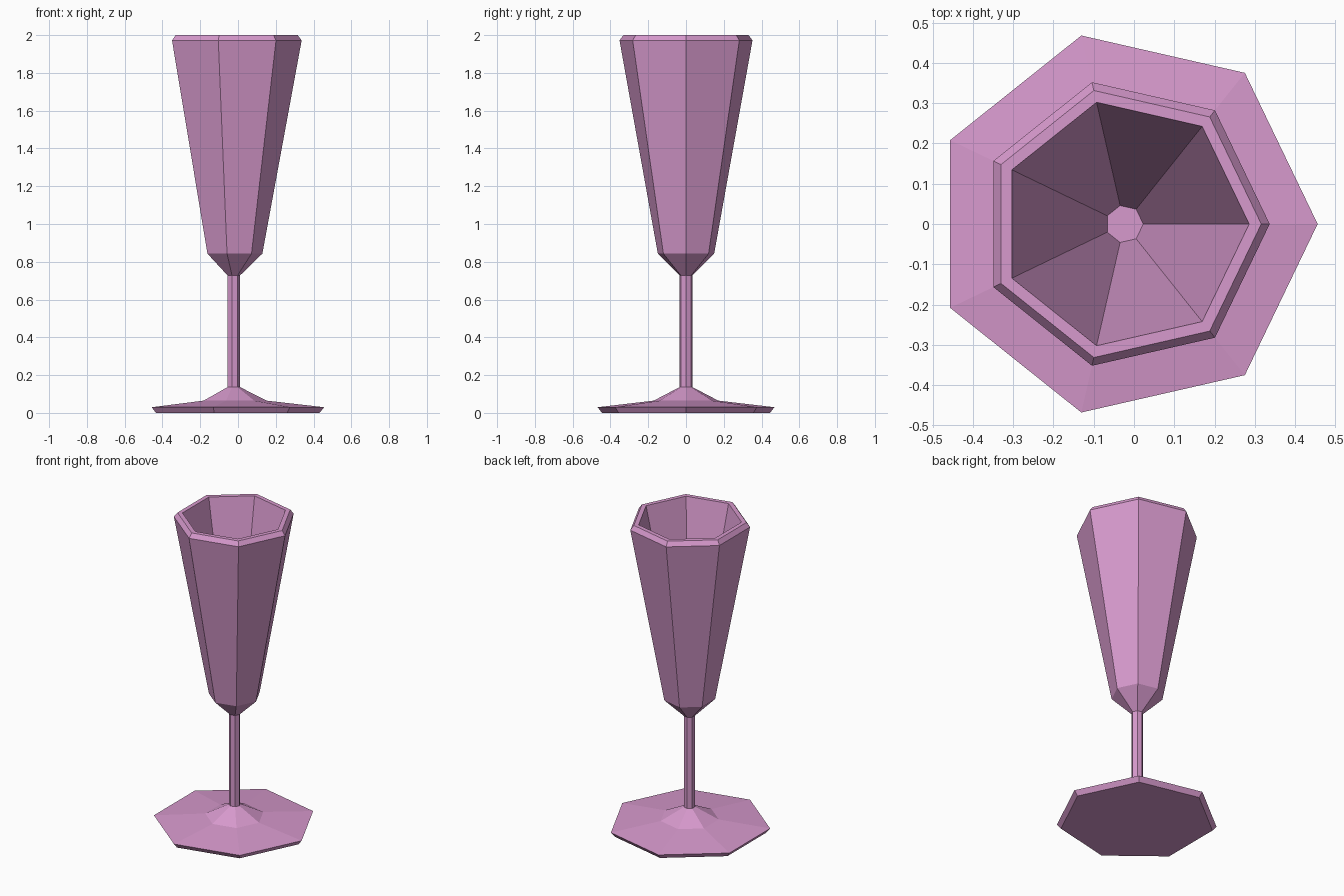
import bpy, bmesh
from math import cos, sin, tau

if "Cube" in bpy.data.objects:
    bpy.data.objects.remove(bpy.data.objects["Cube"])

SIDES = 7
CENTRE_X = -0.024  # heptagon axis, so that the bounds are centred on x = 0

# (radius, height) from under the foot, up the outside, over the rim and down inside
PROFILE = [
    (0.456, 0.0), (0.480, 0.03), (0.175, 0.065), (0.034, 0.137),   # foot
    (0.034, 0.727),                                                # stem
    (0.153, 0.843), (0.361, 1.972), (0.340, 2.0),                  # bowl outside
    (0.310, 2.0), (0.047, 0.845),                                  # bowl inside
]


def lathe(name, profile, material):
    bm = bmesh.new()
    rings = [[bm.verts.new((CENTRE_X + r * cos(tau * i / SIDES),
                            r * sin(tau * i / SIDES), z))
              for i in range(SIDES)] for r, z in profile]
    for low, high in zip(rings, rings[1:]):
        for i in range(SIDES):
            j = (i + 1) % SIDES
            bm.faces.new((low[i], low[j], high[j], high[i]))
    # Close the underside of the foot and the floor of the bowl
    bm.faces.new(rings[0][::-1])
    bm.faces.new(rings[-1])
    bmesh.ops.recalc_face_normals(bm, faces=bm.faces[:])
    mesh = bpy.data.meshes.new(name)
    bm.to_mesh(mesh)
    bm.free()
    mesh.materials.append(material)
    obj = bpy.data.objects.new(name, mesh)
    bpy.context.collection.objects.link(obj)
    return obj


pink = bpy.data.materials.new("pink_glass")
pink.diffuse_color = (0.68, 0.32, 0.61, 1.0)
pink.use_nodes = True
pink.node_tree.nodes["Principled BSDF"].inputs["Base Color"].default_value = pink.diffuse_color

# Flute glass: foot, stem and bowl in one turned piece
lathe("flute_glass", PROFILE, pink)
